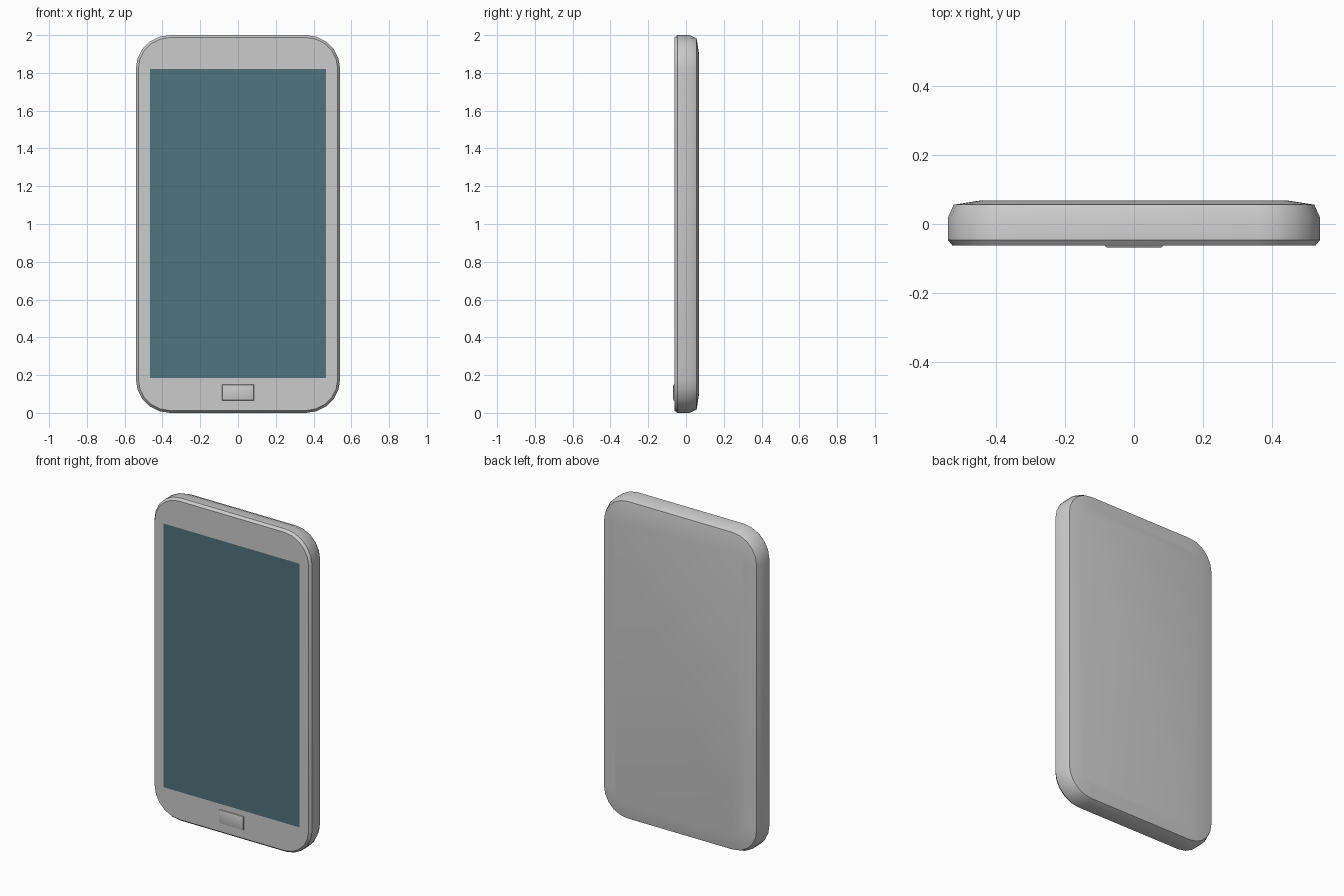
import bpy, bmesh, math

if "Cube" in bpy.data.objects:
    bpy.data.objects.remove(bpy.data.objects["Cube"])

W, H = 0.541, 1.0          # half width, half height
CORNER, SEG = 0.18, 5      # outline corner radius and segments


def rounded_ring(bm, inset, y):
    """Rounded-rectangle loop in the XZ plane, centred on z = 1."""
    r = CORNER - inset
    cx, cz = W - CORNER, H - CORNER
    ring = []
    for q, (sx, sz) in enumerate([(1, 1), (-1, 1), (-1, -1), (1, -1)]):
        for i in range(SEG + 1):
            a = math.radians(90) * (q + i / SEG)
            ring.append(bm.verts.new((sx * cx + r * math.cos(a), y,
                                      1 + sz * cz + r * math.sin(a))))
    return ring


def finish(bm, name, angle=None):
    bmesh.ops.recalc_face_normals(bm, faces=bm.faces)
    mesh = bpy.data.meshes.new(name)
    bm.to_mesh(mesh)
    bm.free()
    obj = bpy.data.objects.new(name, mesh)
    bpy.context.collection.objects.link(obj)
    if angle:
        bpy.ops.object.select_all(action='DESELECT')
        obj.select_set(True)
        bpy.context.view_layer.objects.active = obj
        bpy.ops.object.shade_smooth_by_angle(angle=math.radians(angle))
    return obj


# Body: stacked rounded outlines, crisp front chamfer and soft back
bm = bmesh.new()
profile = [(0.013, -0.062), (0.0, -0.046), (0.0, 0.018),
           (0.017, 0.056), (0.093, 0.068)]
rings = [rounded_ring(bm, inset, y) for inset, y in profile]
n = len(rings[0])
for a, b in zip(rings, rings[1:]):
    for i in range(n):
        j = (i + 1) % n
        bm.faces.new((a[i], a[j], b[j], b[i]))
bm.faces.new(rings[0])
bm.faces.new(rings[-1])
finish(bm, "body", 30)

# Screen: flat dark panel on the front
bm = bmesh.new()
bm.faces.new([bm.verts.new((x, -0.0628, z)) for x, z in
              [(-0.467, 0.185), (0.465, 0.185), (0.465, 1.82), (-0.467, 1.82)]])
screen = finish(bm, "screen")
glass = bpy.data.materials.new("screen_glass")
glass.diffuse_color = (0.08, 0.17, 0.2, 1)
glass.use_nodes = True
glass.node_tree.nodes["Principled BSDF"].inputs["Base Color"].default_value = glass.diffuse_color
screen.data.materials.append(glass)

# Home button: low block with bevelled front edges
bm = bmesh.new()
bmesh.ops.create_cube(bm, size=1)
for v in bm.verts:
    v.co = (v.co.x * 0.168, -0.058 + v.co.y * 0.02, 0.108 + v.co.z * 0.084)
front = [e for e in bm.edges if all(v.co.y < -0.06 for v in e.verts)]
bmesh.ops.bevel(bm, geom=front, offset=0.005, segments=2, profile=0.5,
                affect='EDGES')
finish(bm, "home_button", 30)
